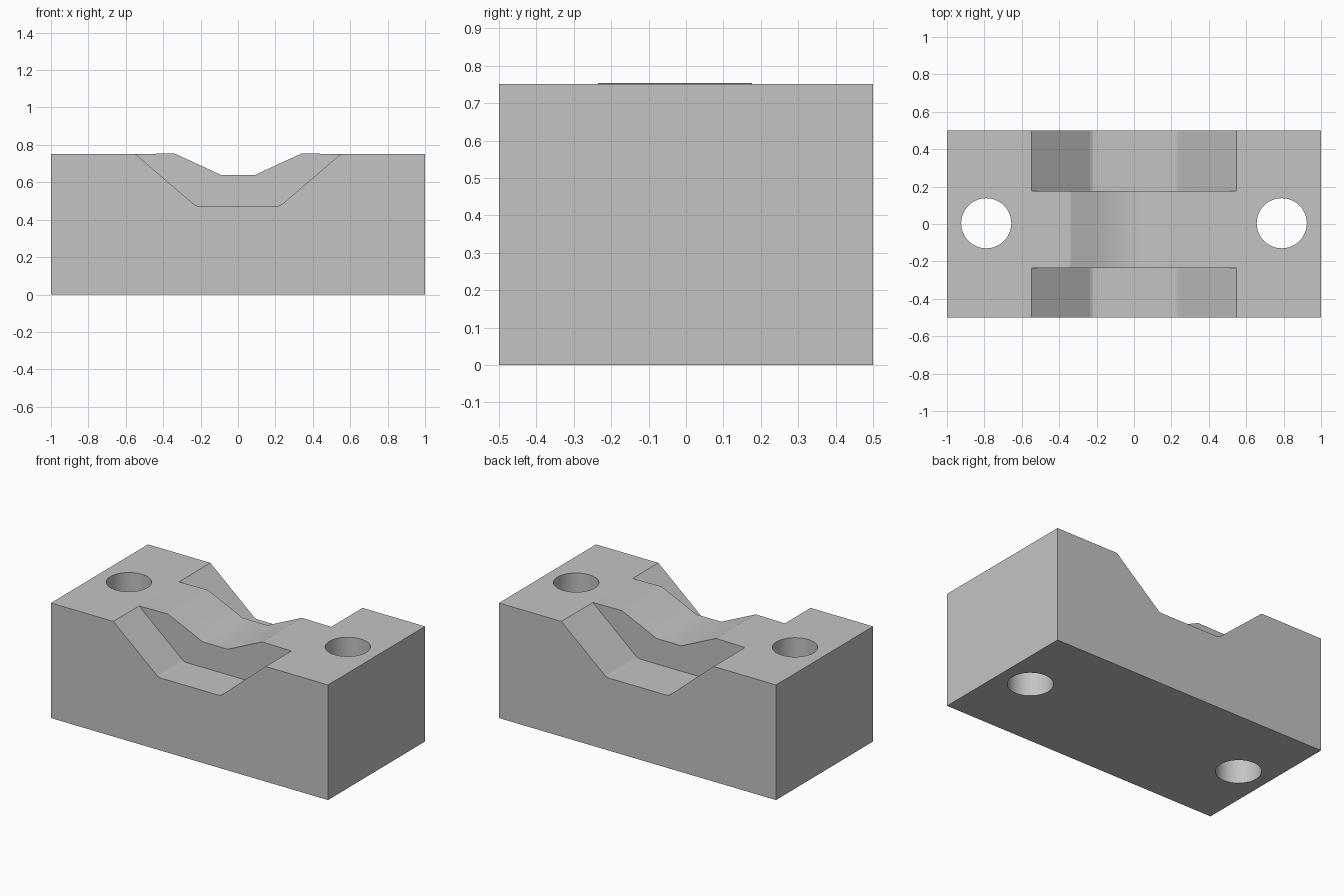
import bpy, bmesh

cube = bpy.data.objects.get("Cube")
if cube:
    bpy.data.objects.remove(cube, do_unlink=True)

grey = bpy.data.materials.new("plain_grey")
grey.use_nodes = True
colour = (0.55, 0.55, 0.55, 1)
grey.diffuse_color = colour
grey.node_tree.nodes["Principled BSDF"].inputs["Base Color"].default_value = colour


def prism(name, half, y0, y1):
    """Extrude a left-right symmetric profile along y; half lists the +x side."""
    profile = half + [(-x, z) for x, z in reversed(half)]
    bm = bmesh.new()
    face = bm.faces.new([bm.verts.new((x, y0, z)) for x, z in profile])
    side = bmesh.ops.extrude_face_region(bm, geom=[face])["geom"]
    bmesh.ops.translate(bm, vec=(0, y1 - y0, 0),
                        verts=[v for v in side if isinstance(v, bmesh.types.BMVert)])
    bmesh.ops.recalc_face_normals(bm, faces=bm.faces)
    mesh = bpy.data.meshes.new(name)
    bm.to_mesh(mesh)
    bm.free()
    mesh.materials.append(grey)
    ob = bpy.data.objects.new(name, mesh)
    bpy.context.collection.objects.link(ob)
    return ob


def cut(body, cutter):
    cutter.hide_render = True
    mod = body.modifiers.new("cut", "BOOLEAN")
    mod.operation, mod.solver, mod.object = "DIFFERENCE", "EXACT", cutter
    bpy.context.view_layer.objects.active = body
    bpy.ops.object.modifier_apply(modifier=mod.name)
    bpy.data.objects.remove(cutter, do_unlink=True)


# Block with the shallow saddle along its whole depth
block = prism("cradle_block", [(1, 0), (1, 0.751), (0.55, 0.751), (0.34, 0.754),
                               (0.22, 0.699), (0.09, 0.639)], -0.5, 0.5)

# Deep notches at the front and back, with softened lower corners
notch = [(0.723, 0.9), (0.235, 0.482), (0.222, 0.475), (0.205, 0.473)]
for name, y0, y1 in (("front_notch", -0.6, -0.235), ("back_notch", 0.176, 0.6)):
    cut(block, prism(name, notch, y0, y1))

# Bolt holes
for x in (-0.79, 0.79):
    bpy.ops.mesh.primitive_cylinder_add(vertices=48, radius=0.134, depth=2,
                                        location=(x, 0.004, 0.4))
    hole = bpy.context.object
    hole.name = "bolt_hole"
    hole.data.materials.append(grey)
    cut(block, hole)

# Smooth the hole walls and the saddle floor only
for p in block.data.polygons:
    c, n = p.center, p.normal
    wall = abs(n.z) < 0.1 and 0.6 < abs(c.x) < 0.95 and abs(c.y) < 0.2
    saddle = n.z > 0.5 and abs(c.x) < 0.34 and -0.23 < c.y < 0.17
    p.use_smooth = wall or saddle
